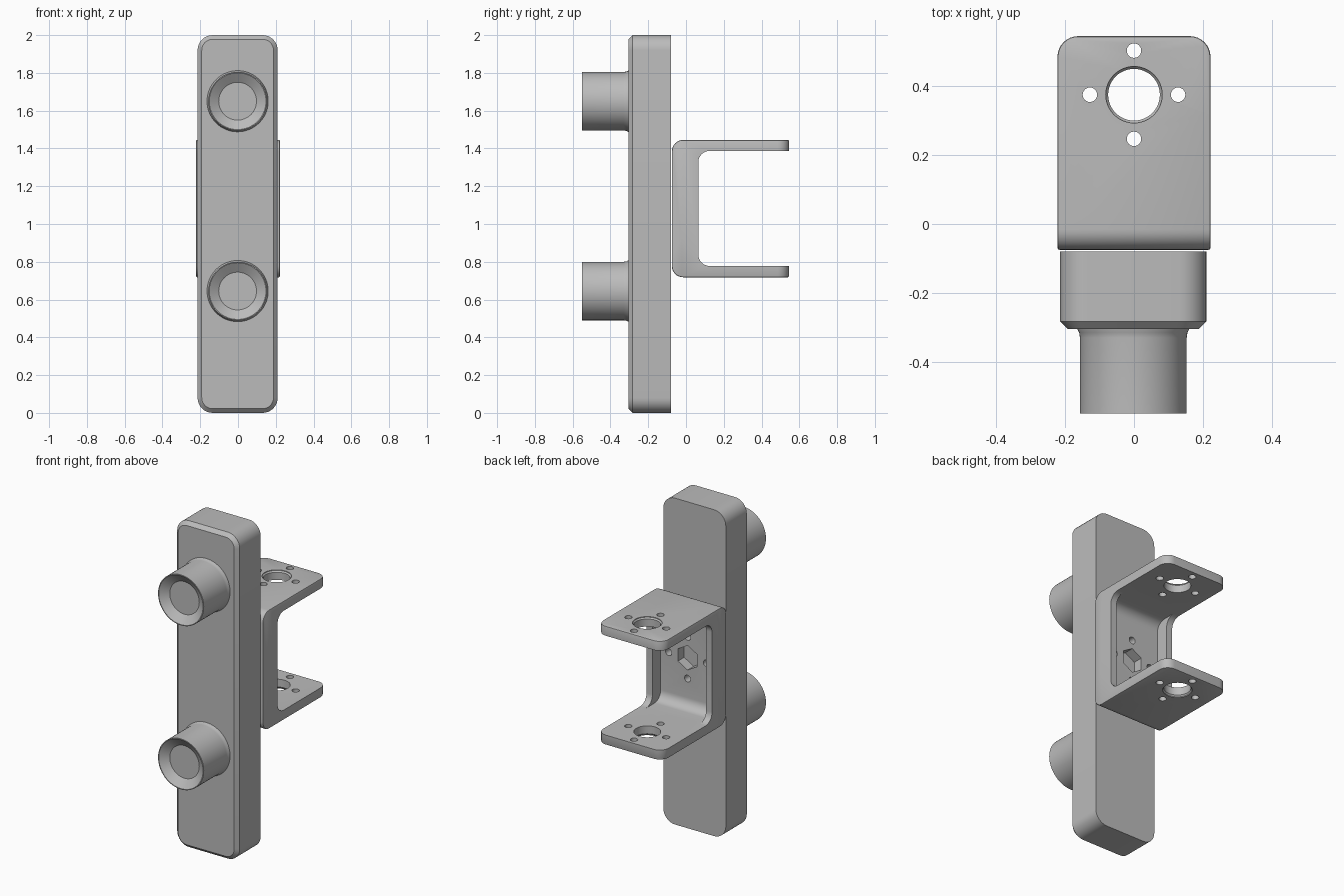
import bpy, bmesh, math

cube = bpy.data.objects.get("Cube")
if cube:
    bpy.data.objects.remove(cube, do_unlink=True)

grey = bpy.data.materials.new("plain_grey")
grey.use_nodes = True
colour = (0.5, 0.5, 0.5, 1)
grey.diffuse_color = colour
grey.node_tree.nodes["Principled BSDF"].inputs["Base Color"].default_value = colour


def place(axis, u, v, w):
    """Point with w along the axis and u, v across it."""
    return {"x": (w, u, v), "y": (u, w, v), "z": (u, v, w)}[axis]


def finish(name, bm):
    bmesh.ops.recalc_face_normals(bm, faces=bm.faces[:])
    mesh = bpy.data.meshes.new(name)
    bm.to_mesh(mesh)
    bm.free()
    mesh.materials.append(grey)
    ob = bpy.data.objects.new(name, mesh)
    bpy.context.collection.objects.link(ob)
    return ob


def loft(name, axis, rings, chamfer=0.0):
    """Skin a stack of rings of (u, v, w) points and cap both ends."""
    bm = bmesh.new()
    vr = [[bm.verts.new(place(axis, *p)) for p in ring] for ring in rings]
    n = len(vr[0])
    for a, b in zip(vr, vr[1:]):
        for i in range(n):
            j = (i + 1) % n
            bm.faces.new((a[i], a[j], b[j], b[i]))
    first = bm.faces.new(vr[0])
    bm.faces.new(vr[-1])
    if chamfer:
        bmesh.ops.recalc_face_normals(bm, faces=bm.faces[:])
        bmesh.ops.bevel(bm, geom=list(first.edges), offset=chamfer, segments=1,
                        affect='EDGES', clamp_overlap=False)
    return finish(name, bm)


def prism(name, axis, u, v, w, radii, chamfer=0.0, steps=8):
    """Rounded rectangle pulled along an axis; radii run from (u0, v0) counter-clockwise."""
    corners = [(u[0], v[0], 1, 1), (u[1], v[0], -1, 1), (u[1], v[1], -1, -1), (u[0], v[1], 1, -1)]
    outline = []
    for k, ((cu, cv, su, sv), r) in enumerate(zip(corners, radii)):
        if not r:
            outline.append((cu, cv))
            continue
        for s in range(steps + 1):
            a = math.pi * (1 + k / 2 + s / steps / 2)
            outline.append((cu + su * r + r * math.cos(a), cv + sv * r + r * math.sin(a)))
    return loft(name, axis, [[(a, b, c) for a, b in outline] for c in w], chamfer)


def turned(name, axis, cu, cv, profile, sides=48):
    """Solid of revolution from (radius, position along axis) pairs."""
    angles = [2 * math.pi * i / sides + math.pi / 2 for i in range(sides)]
    return loft(name, axis, [[(cu + r * math.cos(a), cv + r * math.sin(a), w) for a in angles]
                             for r, w in profile])


def apply_modifier(ob, mod):
    bpy.context.view_layer.objects.active = ob
    bpy.ops.object.modifier_apply(modifier=mod.name)


def boolean(ob, tool, operation='DIFFERENCE'):
    mod = ob.modifiers.new("cut", 'BOOLEAN')
    mod.operation, mod.solver, mod.object = operation, 'EXACT', tool
    apply_modifier(ob, mod)
    bpy.data.objects.remove(tool, do_unlink=True)


def smooth(ob):
    bpy.ops.object.select_all(action='DESELECT')
    ob.select_set(True)
    bpy.context.view_layer.objects.active = ob
    bpy.ops.object.shade_smooth_by_angle(angle=math.radians(30))


# Upright block with rounded corners and a chamfered front rim
smooth(prism("main_block", "y", (-0.214, 0.21), (0, 2), (-0.305, -0.08), [0.08] * 4, chamfer=0.022))

# Two round posts with a flared foot and a countersunk end
for name, z in (("upper_post", 1.65), ("lower_post", 0.645)):
    smooth(turned(name, "y", -0.002, z, [
        (0.163, -0.28), (0.162, -0.306), (0.157, -0.315), (0.155, -0.33),
        (0.155, -0.55), (0.15, -0.55), (0.1, -0.515)], sides=64))

# Bracket blank: rounded back corners from the side, rounded tips from above
Z0, Z1, ZM = 0.718, 1.445, 1.0815
bracket = prism("bracket", "x", (-0.075, 0.545), (Z0, Z1), (-0.222, 0.222), [0.06, 0, 0, 0.06])
tips = prism("tip_outline", "z", (-0.3, 0.222), (-0.3, 0.545), (0.5, 1.7), [0, 0, 0.06, 0])
tips_mirror = prism("tip_outline_mirror", "z", (-0.222, 0.3), (-0.3, 0.545), (0.5, 1.7), [0, 0, 0, 0.06])
boolean(bracket, tips, 'INTERSECT')
boolean(bracket, tips_mirror, 'INTERSECT')
bev = bracket.modifiers.new("soft_edges", 'BEVEL')
bev.width, bev.segments, bev.limit_method = 0.006, 2, 'ANGLE'
bev.angle_limit = math.radians(50)
apply_modifier(bracket, bev)

# Opening between the arms, then the deeper pocket between the side ribs
inner = (Z0 + 0.06, Z1 - 0.058)
boolean(bracket, prism("opening", "x", (0.065, 0.8), inner, (-0.4, 0.4), [0.06, 0, 0, 0.06]))
boolean(bracket, prism("pocket", "x", (-0.015, 0.7), inner, (-0.182, 0.182), [0.06, 0, 0, 0.06]))

# Bearing hole with a light countersink, through both arms
boolean(bracket, turned("arm_hole", "z", 0, 0.375, [
    (0.082, 1.5), (0.082, Z1 - 0.004), (0.075, Z1 - 0.012),
    (0.075, Z0 + 0.012), (0.082, Z0 + 0.004), (0.082, 0.6)]))

# Hexagonal hole in the back wall
boolean(bracket, turned("hex_hole", "y", 0, ZM, [(0.075, -0.1), (0.075, 0.03)], sides=6))

# Four screw holes around each centre hole
for k in range(4):
    du, dv = 0.128 * math.cos(k * math.pi / 2), 0.128 * math.sin(k * math.pi / 2)
    boolean(bracket, turned("arm_screw", "z", du, 0.375 + dv, [(0.021, 0.6), (0.021, 1.6)], sides=24))
    boolean(bracket, turned("wall_screw", "y", du, ZM + dv, [(0.021, -0.1), (0.021, 0.03)], sides=24))
smooth(bracket)
